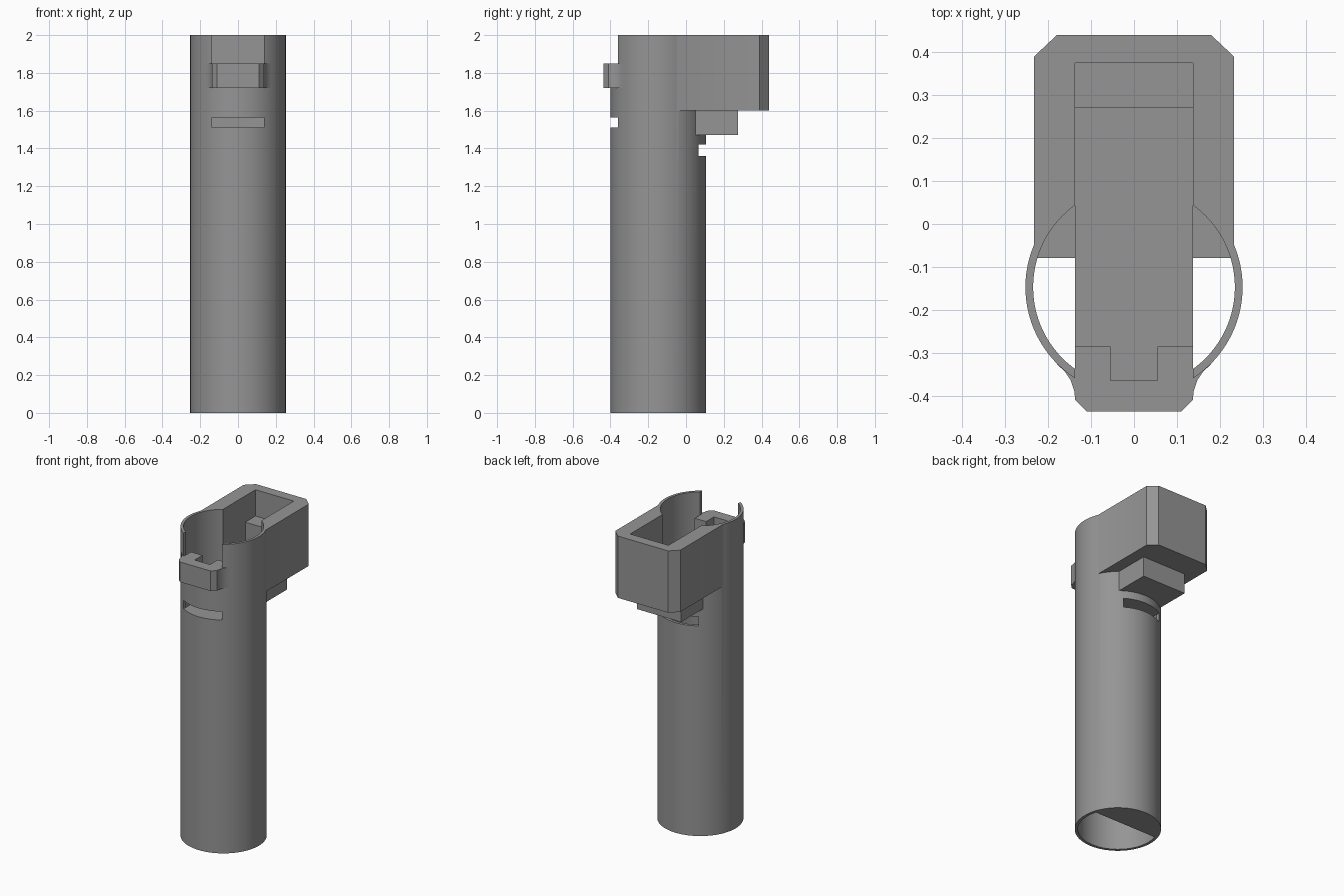
import bpy, bmesh, math

if "Cube" in bpy.data.objects:
    bpy.data.objects.remove(bpy.data.objects["Cube"])

R_OUT, R_IN, CY = 0.253, 0.235, -0.147   # tube radii and axis position
W = 0.137                                # half width of the central channel

grey = bpy.data.materials.new("plain grey")
grey.diffuse_color = (0.30, 0.30, 0.30, 1)
grey.use_nodes = True
grey.node_tree.nodes["Principled BSDF"].inputs["Base Color"].default_value = grey.diffuse_color


def prism(name, outline, z0, z1):
    """Extrude a closed xy outline from z0 to z1."""
    bm = bmesh.new()
    face = bm.faces.new([bm.verts.new((x, y, z0)) for x, y in outline])
    out = bmesh.ops.extrude_face_region(bm, geom=[face])
    for v in out["geom"]:
        if isinstance(v, bmesh.types.BMVert):
            v.co.z = z1
    bmesh.ops.recalc_face_normals(bm, faces=bm.faces[:])
    mesh = bpy.data.meshes.new(name)
    bm.to_mesh(mesh)
    bm.free()
    mesh.materials.append(grey)
    ob = bpy.data.objects.new(name, mesh)
    bpy.context.collection.objects.link(ob)
    return ob


def block(name, hw, y0, y1, z0, z1):
    return prism(name, [(-hw, y0), (hw, y0), (hw, y1), (-hw, y1)], z0, z1)


def arc(r, a0, a1, n):
    return [(r * math.cos(a0 + (a1 - a0) * i / n), CY + r * math.sin(a0 + (a1 - a0) * i / n))
            for i in range(n + 1)]


def mirrored(half):
    return half + [(-x, y) for x, y in reversed(half)]


def combine(ob, other, op):
    """Apply a boolean and remove the helper."""
    mod = ob.modifiers.new(op, "BOOLEAN")
    mod.operation, mod.object, mod.solver = op, other, "EXACT"
    dg = bpy.context.evaluated_depsgraph_get()
    mesh = bpy.data.meshes.new_from_object(ob.evaluated_get(dg))
    ob.modifiers.clear()
    ob.data = mesh
    bpy.data.objects.remove(other)


# Outer tube with the chamfered head box and the smaller box under it
body = prism("tube_body", arc(R_OUT, 0, math.tau, 96)[:-1], 0, 2)
head = prism("head", mirrored([(0.233, -0.08), (0.233, 0.39), (0.18, 0.44)]), 1.6, 2)
combine(body, head, "UNION")
combine(body, block("under_box", 0.157, -0.05, 0.275, 1.47, 1.7), "UNION")

# Bore, stepped head pocket, front notch and the two slots
combine(body, prism("bore", arc(R_IN, 0, math.tau, 96)[:-1], -0.1, 2.1), "DIFFERENCE")
for cut in [(W, -0.1, 0.375, 1.83, 2.1), (W, -0.1, 0.27, 1.51, 2.1),
            (W, -0.6, -0.2, 1.73, 2.1),
            (W, -0.6, -0.3, 1.51, 1.565), (W, 0.0, 0.3, 1.36, 1.42)]:
    combine(body, block("cutter", *cut), "DIFFERENCE")

# Channel floor crossing the tube
floor = block("channel_floor", W, -0.45, 0.15, 1.42, 1.51)
combine(floor, prism("trim", arc(R_IN + 0.004, 0, math.tau, 96)[:-1], 1, 2), "INTERSECT")

# Half disc closing the rear of the tube bottom
a = math.asin((-0.08 - CY) / R_IN)
half_floor = prism("bottom_half_floor", arc(R_IN + 0.003, a, math.pi - a, 48), 0, 0.02)

# Front latch with flared sides, chamfered corners and a notched back
latch = prism("front_latch", mirrored([
    (0.11, -0.437), (W, -0.41), (0.139, -0.39), (0.147, -0.365), (0.16, -0.345),
    (0.18, -0.326), (W, -0.338), (W, -0.285), (0.055, -0.285), (0.055, -0.365)]), 1.72, 1.85)

for ob in (body, floor, half_floor, latch):
    bpy.ops.object.select_all(action="DESELECT")
    ob.select_set(True)
    bpy.context.view_layer.objects.active = ob
    bpy.ops.object.shade_smooth_by_angle(angle=math.radians(25))
